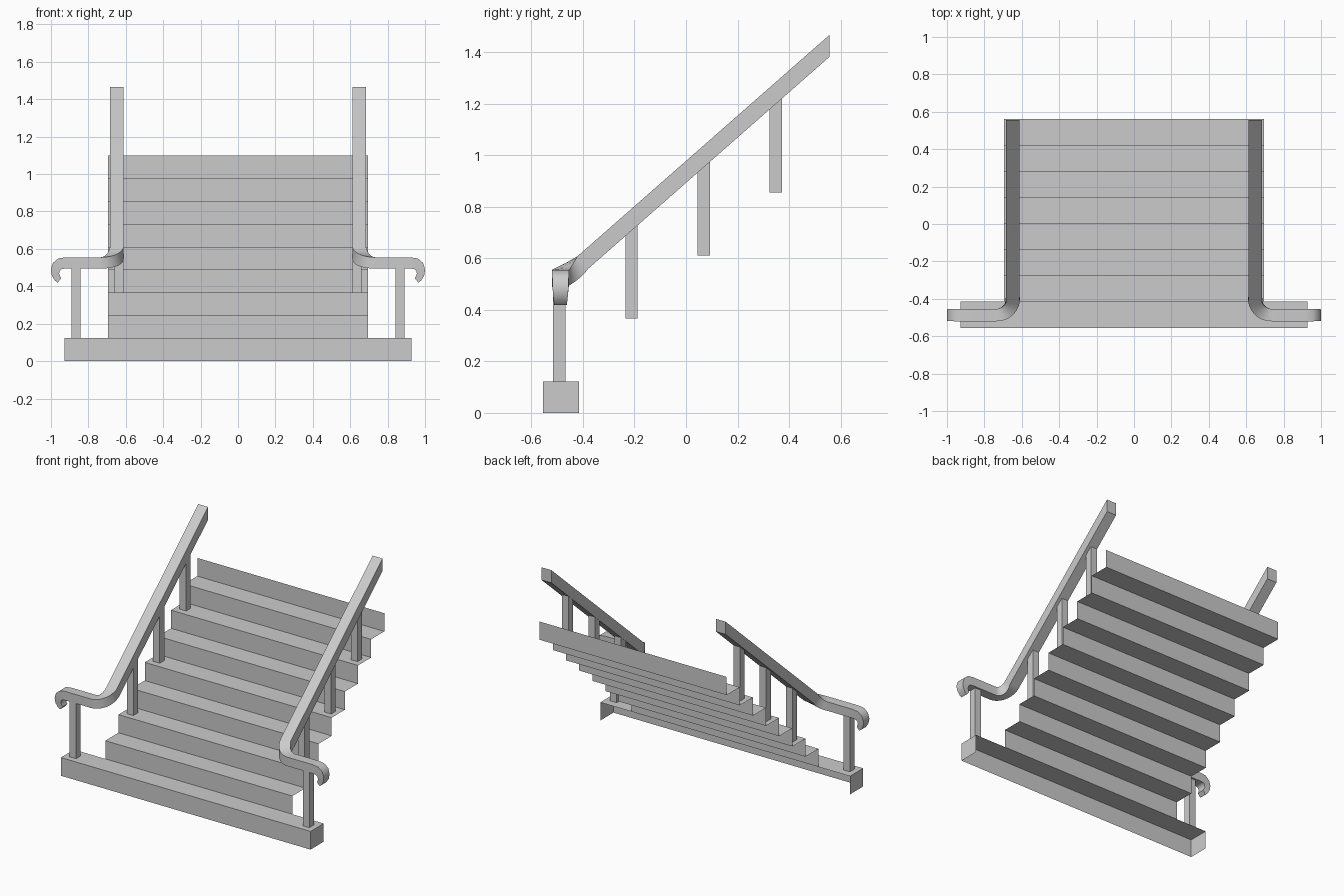
import bpy, bmesh
from math import sin, cos, radians, atan, degrees
from mathutils import Vector

if "Cube" in bpy.data.objects:
    bpy.data.objects.remove(bpy.data.objects["Cube"])

RUN, RISE, Y0 = 0.1394, 0.1222, -0.555
SLOPE = RISE / RUN


def make(name, verts, faces, mirror=False, smooth=False, recalc=True):
    bm = bmesh.new()
    vs = [bm.verts.new(v) for v in verts]
    for f in faces:
        bm.faces.new([vs[i] for i in f])
    if recalc:
        bmesh.ops.recalc_face_normals(bm, faces=bm.faces)
    me = bpy.data.meshes.new(name)
    bm.to_mesh(me)
    bm.free()
    ob = bpy.data.objects.new(name, me)
    bpy.context.collection.objects.link(ob)
    if mirror:
        ob.modifiers.new("Mirror", 'MIRROR').use_axis[0] = True
    if smooth:
        bpy.ops.object.select_all(action='DESELECT')
        ob.select_set(True)
        bpy.context.view_layer.objects.active = ob
        bpy.ops.object.shade_smooth_by_angle(angle=radians(35))
    return ob


# Wide bottom step: front, top and two ends, open behind and below
w, y1 = 0.928, Y0 + RUN
make("bottom_step",
     [(-w, Y0, 0), (w, Y0, 0), (w, Y0, RISE), (-w, Y0, RISE),
      (w, y1, RISE), (-w, y1, RISE), (w, y1, 0), (-w, y1, 0)],
     [(0, 1, 2, 3), (3, 2, 4, 5), (1, 6, 4, 2), (0, 3, 5, 7)], recalc=False)

# Folded sheet of risers and treads above it
profile = []
for k in range(1, 9):
    profile += [(Y0 + k * RUN, k * RISE), (Y0 + k * RUN, (k + 1) * RISE)]
verts = [(s * 0.695, y, z) for y, z in profile for s in (-1, 1)]
make("stair_flight", verts,
     [(2 * i, 2 * i + 1, 2 * i + 3, 2 * i + 2) for i in range(len(profile) - 1)],
     recalc=False)

# Handrail stations: x, y, z, heading, pitch, half width, half height
P = -degrees(atan(SLOPE))
R = 0.087
HH = 0.0425 * cos(radians(P))
stations = [(0.648, 0.556, 1.4235, 0, 0, 0.0365, 0.0425)]
N = 10
for i in range(N + 1):
    t = i / N
    a = radians(90 * t)
    stations.append((0.735 - R * cos(a), -0.40 - R * sin(a),
                     0.584 - 0.12 * t + 0.061 * t * t, 90 * t, P * (1 - t),
                     0.0365 - 0.0035 * t, HH + (0.03 - HH) * t))
# Downward curl at the free end
for x, z, p, hw, h in [(0.92, 0.525, 0, .033, .030), (0.95, 0.521, -20, .033, .030),
                       (0.968, 0.507, -50, .032, .028), (0.977, 0.485, -80, .031, .024),
                       (0.976, 0.462, -105, .029, .020), (0.966, 0.443, -130, .026, .018),
                       (0.955, 0.431, -140, .025, .015)]:
    stations.append((x, -0.487, z, 90, p, hw, h))
verts = []
for x, y, z, hd, p, hw, h in stations:
    a, p = radians(hd), radians(p)
    flat = Vector((sin(a), -cos(a), 0))
    side = Vector((cos(a), sin(a), 0))
    up = -sin(p) * flat + cos(p) * Vector((0, 0, 1))
    c = Vector((x, y, z))
    verts += [c + side * hw * i + up * h * j
              for i, j in ((-1, -1), (1, -1), (1, 1), (-1, 1))]
n = len(stations)
faces = [(4 * s + k, 4 * s + (k + 1) % 4, 4 * s + 4 + (k + 1) % 4, 4 * s + 4 + k)
         for s in range(n - 1) for k in range(4)]
faces += [(0, 1, 2, 3), tuple(4 * n - 4 + k for k in range(4))]
make("handrail", verts, faces, mirror=True, smooth=True)


# Square posts, tops cut to meet the rail
def post(name, cx, cy, z0, z1, slope):
    r = 0.0242
    sq = [(-r, -r), (r, -r), (r, r), (-r, r)]
    vs = [(cx + a, cy + b, z0) for a, b in sq]
    vs += [(cx + a, cy + b, z1 + b * slope) for a, b in sq]
    make(name, vs, [(0, 1, 2, 3), (4, 5, 6, 7)] +
         [(k, (k + 1) % 4, (k + 1) % 4 + 4, k + 4) for k in range(4)], mirror=True)


post("end_post", 0.867, -0.492, RISE, 0.497, 0)
for i, k in enumerate((3, 5, 7)):
    cy = Y0 + (k - 0.5) * RUN - 0.0065 + 0.0005 * k
    post(f"stair_post_{i + 1}", 0.637, cy, k * RISE,
         0.584 - 0.0425 + (cy + 0.40) * SLOPE + 0.003, SLOPE)
